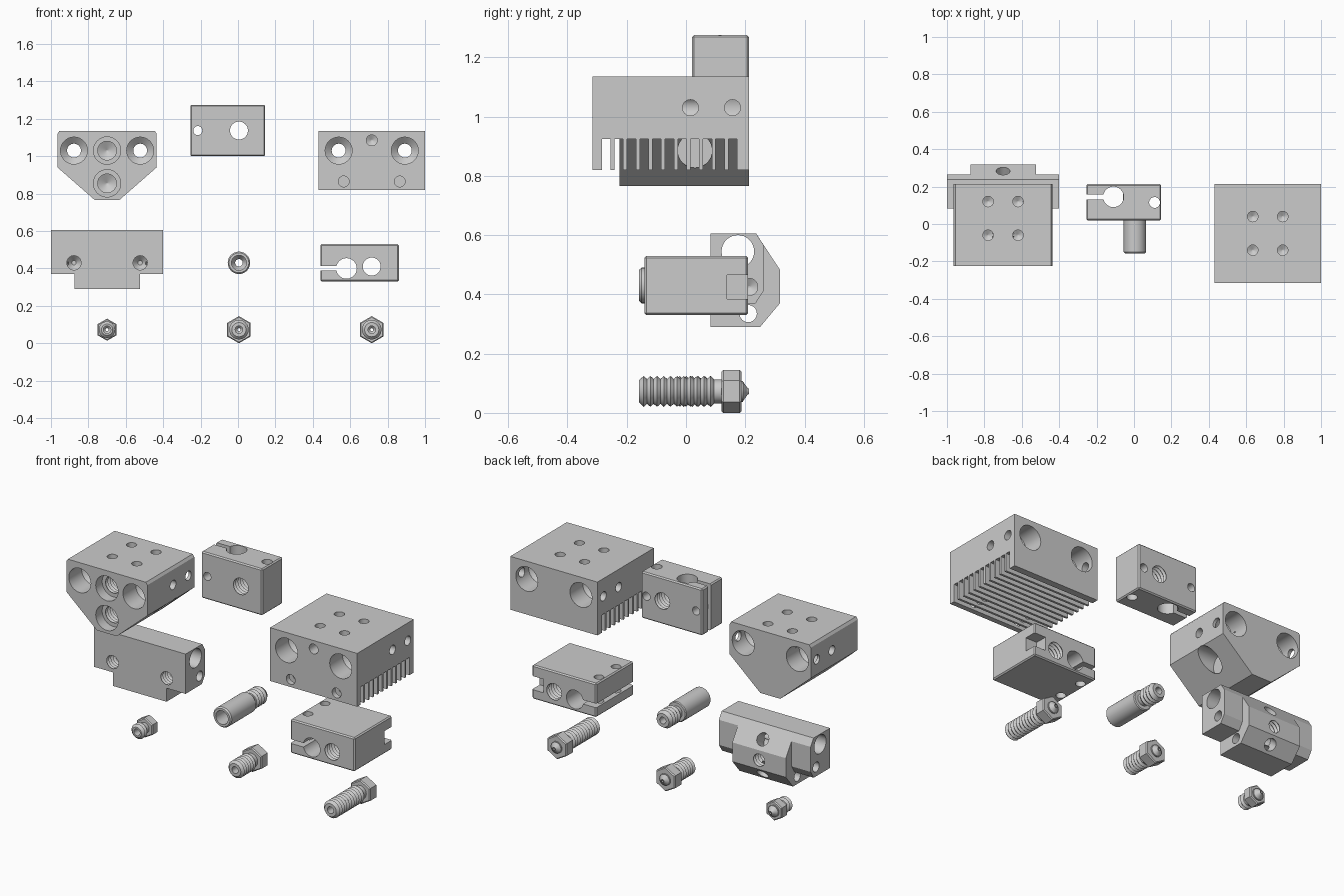
import bpy, bmesh, math
from mathutils import Vector

if "Cube" in bpy.data.objects:
    bpy.data.objects.remove(bpy.data.objects["Cube"])

X, Y, Z = Vector((1, 0, 0)), Vector((0, 1, 0)), Vector((0, 0, 1))


def make(name, bm):
    bmesh.ops.recalc_face_normals(bm, faces=bm.faces[:])
    me = bpy.data.meshes.new(name)
    bm.to_mesh(me)
    bm.free()
    ob = bpy.data.objects.new(name, me)
    bpy.context.collection.objects.link(ob)
    return ob


def box(name, lo, hi, bevel=0):
    bm = bmesh.new()
    bmesh.ops.create_cube(bm, size=1)
    for v in bm.verts:
        v.co = [lo[i] + (v.co[i] + .5) * (hi[i] - lo[i]) for i in range(3)]
    if bevel:
        bmesh.ops.bevel(bm, geom=bm.edges[:], offset=bevel, segments=1, affect='EDGES')
    return make(name, bm)


def prism(name, pts, axis, a, b):
    """Extrude a 2D profile along x (points y,z) or y (points x,z)."""
    bm = bmesh.new()
    rings = []
    for t in (a, b):
        rings.append([bm.verts.new((t, p, q) if axis == 'x' else (p, t, q)) for p, q in pts])
        bm.faces.new(rings[-1])
    n = len(pts)
    for i in range(n):
        j = (i + 1) % n
        bm.faces.new((rings[0][i], rings[0][j], rings[1][j], rings[1][i]))
    return make(name, bm)


def lathe(name, origin, d, prof, n=32):
    """Solid of revolution from (distance, radius) pairs along direction d."""
    d = Vector(d).normalized()
    u = X if abs(d.z) > .9 else Z
    u = (u - d * u.dot(d)).normalized()
    w = d.cross(u)
    bm = bmesh.new()
    rings = []
    for t, r in prof:
        c = Vector(origin) + d * t
        rings.append([bm.verts.new(c + (u * math.cos(k * math.tau / n) + w * math.sin(k * math.tau / n)) * r)
                      for k in range(n)])
    for a, b in zip(rings, rings[1:]):
        for k in range(n):
            bm.faces.new((a[k], a[(k + 1) % n], b[(k + 1) % n], b[k]))
    bm.faces.new(rings[0])
    bm.faces.new(rings[-1])
    return make(name, bm)


def boolean(ob, other, op='DIFFERENCE'):
    m = ob.modifiers.new('bool', 'BOOLEAN')
    m.operation, m.object, m.solver = op, other, 'EXACT'
    bpy.context.view_layer.objects.active = ob
    bpy.ops.object.modifier_apply(modifier=m.name)
    bpy.data.objects.remove(other)


def bore(ob, origin, d, prof):
    boolean(ob, lathe('cutter', origin, d, prof))


def hole(ob, origin, d, r, depth, cone=True):
    tip = [(depth + r * .5, .003)] if cone else []
    bore(ob, origin, d, [(-.03, r), (depth, r)] + tip)


def slot(ob, lo, hi):
    boolean(ob, box('cutter', lo, hi))


def thread(a, b, r, depth=.01, pitch=.022):
    n = max(1, round((b - a) / pitch))
    p = (b - a) / n
    out = []
    for i in range(n):
        out += [(a + i * p, r - depth), (a + (i + .5) * p, r)]
    return out + [(b, r - depth)]


def finish(ob):
    bpy.ops.object.select_all(action='DESELECT')
    ob.select_set(True)
    bpy.context.view_layer.objects.active = ob
    bpy.ops.object.shade_smooth_by_angle(angle=math.radians(25))


def cooler_holes(ob, cx, hw, y0, y1, ytop):
    # through bores counterbored at both ends, side holes and four top holes
    L = y1 - y0
    for s in (-1, 1):
        bore(ob, (cx + s * .177, y0, 1.03), Y,
             [(-.03, .072), (.12, .072), (.15, .037), (L - .15, .037), (L - .12, .072), (L + .03, .072)])
        for y in (.015, .157):
            hole(ob, (cx + s * hw, y, 1.03), -X * s, .027, .1)
        for y in ytop:
            hole(ob, (cx + s * .08, y, 1.135), -Z, .028, .09)


# twin cooling block
half = [(.255, 1.135), (.265, 1.12), (.265, .94), (.065, .765)]
twin = prism('twin_cooling_block', [(-.70 + x, z) for x, z in half] + [(-.70 - x, z) for x, z in half[::-1]],
             'y', -.225, .213)
cooler_holes(twin, -.70, .265, -.225, .213, (.12, -.06))
for z in (1.03, .855):
    bore(twin, (-.70, -.225, z), Y, [(-.03, .073), (.06, .073), (.06, .05)] + thread(.061, .25, .06)
         + [(.36, .05), (.385, .003)])
hole(twin, (-.40, .03, .885), -X, .058, .17, False)

# finned cooling block
fin = box('finned_cooling_block', (.43, -.315, .82), (1, .213, 1.135))
cooler_holes(fin, .715, .285, -.315, .213, (.04, -.14))
for i in range(11):
    y = -.284 + i * .0427
    slot(fin, (.40, y, .78), (1.03, y + .0295, .925))
for x, z in ((.565, .865), (.865, .865), (.715, 1.085)):
    hole(fin, (x, -.315, z), Y, .029, .12)

# upright heater block
heater = box('upright_heater_block', (-.255, .02, 1), (.145, .213, 1.275), .007)
bore(heater, (.005, .02, 1.137), Y, [(-.03, .05)] + thread(0, .193, .058) + [(.23, .05)])
hole(heater, (-.215, .02, 1.137), Y, .024, .23, False)
hole(heater, (-.11, .145, 1.275), -Z, .055, .31, False)
hole(heater, (.11, .115, 1.275), -Z, .029, .31, False)
hole(heater, (.11, .213, 1.137), -Y, .024, .09, False)
slot(heater, (-.30, .131, .9), (-.11, .158, 1.4))

# faceted twin heater block
wide = prism('faceted_heater_block', [(.082, .37), (.082, .605), (.237, .605), (.264, .563), (.264, .415),
                                      (.235, .37)], 'x', -1, -.4)
mid = prism('middle', [(.082, .29), (.082, .605), (.237, .605), (.317, .483), (.317, .37), (.25, .29)],
            'x', -.875, -.525)
boolean(wide, mid, 'UNION')
hole(wide, (-.4, .175, .545), -X, .055, .65, False)
hole(wide, (-.4, .21, .335), -X, .029, .65, False)
for s in (-1, 1):
    hole(wide, (-.70 + s * .3, .213, .425), -X * s, .029, .09)
    bore(wide, (-.70 + s * .177, .082, .43), Y, [(-.03, .04)] + thread(0, .1, .048) + [(.13, .012)])
bore(wide, (-.70, .317, .425), -Y, [(-.03, .038)] + thread(0, .13, .046) + [(.15, .003)])
hole(wide, (-.70, .283, .535), (0, -.83, -.55), .037, .08)
hole(wide, (-.70, .283, .33), (0, -.77, .64), .035, .06)

# flat heater block
flat = box('flat_heater_block', (.44, -.14, .33), (.86, .21, .53), .007)
bore(flat, (.715, -.14, .41), Y, [(-.03, .05)] + thread(0, .35, .058) + [(.39, .05)])
hole(flat, (.58, -.14, .40), Y, .055, .4, False)
slot(flat, (.40, -.2, .388), (.58, .3, .412))
slot(flat, (.785, .138, .385), (.9, .3, .465))
for y in (-.03, .13):
    hole(flat, (.478, y, .53), -Z, .027, .25, False)

# thermal break tube
tube = lathe('heat_break', (.005, 0, .43), Y,
             [(-.158, .053), (-.15, .06), (.075, .06), (.08, .055), (.08, .036), (.105, .036)]
             + thread(.106, .2, .053) + [(.21, .04)])
bore(tube, (.005, -.158, .43), Y, [(-.03, .04), (.1, .04), (.13, .02), (.4, .02)])


# nozzles with hex heads
def nozzle(name, x, y0, r, hexr, h0, h1):
    c = (x, 0, .0725)
    neck = [(h0 - .025, r - .012), (h0 + .01, r - .012), (h0 + .01, .035), (h1 + .006, .035),
            (h1 + .006, .032), (.208, .011), (.212, .009)]
    ob = lathe(name, c, Y, [(y0, r - .014)] + thread(y0 + .004, h0 - .026, r) + neck)
    nut = lathe('nut', c, Y, [(h0, hexr - .006), (h0 + .006, hexr), (h1 - .006, hexr), (h1, hexr - .006)], 6)
    boolean(ob, nut, 'UNION')
    bore(ob, (x, y0, .0725), Y, [(-.03, .02), (.185 - y0, .02), (.2 - y0, .008), (.24 - y0, .008)])
    return ob


nozzles = [nozzle('short_nozzle', -.70, .055, .044, .059, .125, .18),
           nozzle('medium_nozzle', .005, -.035, .052, .0725, .12, .187),
           nozzle('long_nozzle', .715, -.158, .052, .0725, .12, .187)]

for ob in [twin, fin, heater, wide, flat, tube] + nozzles:
    finish(ob)
